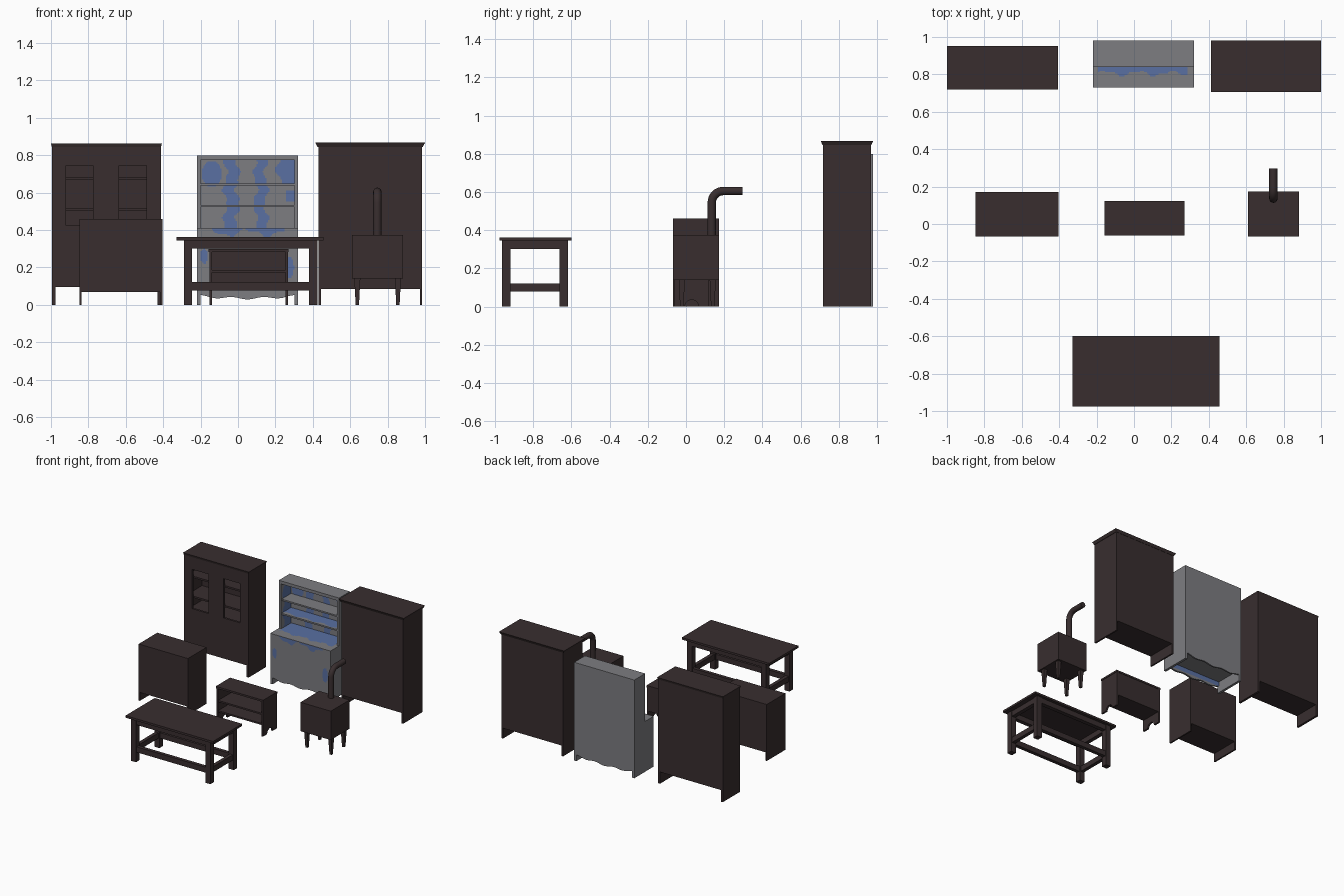
import bpy, bmesh, math
from mathutils import Vector

if "Cube" in bpy.data.objects:
    bpy.data.objects.remove(bpy.data.objects["Cube"])


def material(name, rgb):
    m = bpy.data.materials.new(name)
    m.diffuse_color = (*rgb, 1)
    m.use_nodes = True
    m.node_tree.nodes["Principled BSDF"].inputs["Base Color"].default_value = m.diffuse_color
    return m


WOOD = material("dark_brown", (0.040, 0.027, 0.028))
GREY = material("worn_grey", (0.205, 0.205, 0.220))
BLUE = material("faded_blue", (0.100, 0.160, 0.360))


def finish(name, bm, mat):
    me = bpy.data.meshes.new(name)
    bm.to_mesh(me)
    bm.free()
    me.materials.append(mat)
    ob = bpy.data.objects.new(name, me)
    bpy.context.collection.objects.link(ob)
    return ob


def prism(name, pts, axis, a, b, mat=WOOD):
    """Extrude a 2D outline along x (points are y,z) or y (points are x,z)."""
    bm = bmesh.new()
    put = (lambda p, t: (t, p[0], p[1])) if axis == "x" else (lambda p, t: (p[0], t, p[1]))
    f = bm.faces.new([bm.verts.new(put(p, a)) for p in pts])
    ext = bmesh.ops.extrude_face_region(bm, geom=[f])["geom"]
    move = (b - a, 0, 0) if axis == "x" else (0, b - a, 0)
    bmesh.ops.translate(bm, vec=move, verts=[v for v in ext if isinstance(v, bmesh.types.BMVert)])
    bmesh.ops.recalc_face_normals(bm, faces=bm.faces)
    return finish(name, bm, mat)


def box(name, x0, x1, y0, y1, z0, z1, mat=WOOD, flare=(0, 0)):
    """Box; flare widens the upper end in x and y."""
    bm = bmesh.new()
    bmesh.ops.create_cube(bm, size=1)
    for v in bm.verts:
        up = v.co.z > 0
        fx, fy = flare if up else (0, 0)
        v.co = (x1 + fx if v.co.x > 0 else x0 - fx,
                y1 + fy if v.co.y > 0 else y0 - fy, z1 if up else z0)
    return finish(name, bm, mat)


def cut(ob, *cutters):
    for c in cutters:
        c.hide_render = True
        m = ob.modifiers.new("cut", "BOOLEAN")
        m.operation, m.solver, m.object = "DIFFERENCE", "EXACT", c
    bpy.context.view_layer.update()
    me = bpy.data.meshes.new_from_object(ob.evaluated_get(bpy.context.evaluated_depsgraph_get()))
    ob.modifiers.clear()
    ob.data = me
    for c in cutters:
        bpy.data.objects.remove(c)


def paint(name, origin, u, v, rule, step=0.0075):
    """Thin blue paint: keeps the cells of a grid where rule(distance_u, distance_v) is true."""
    o, u, v = Vector(origin), Vector(u), Vector(v)
    nu, nv = max(1, round(u.length / step)), max(1, round(v.length / step))
    bm = bmesh.new()
    for i in range(nu):
        for j in range(nv):
            if rule((i + .5) / nu * u.length, (j + .5) / nv * v.length):
                bm.faces.new([bm.verts.new(o + u * (p / nu) + v * (q / nv))
                              for p, q in ((i, j), (i + 1, j), (i + 1, j + 1), (i, j + 1))])
    bmesh.ops.remove_doubles(bm, verts=bm.verts, dist=1e-5)
    return finish(name, bm, BLUE)


def carcass(name, x0, x1, y0, y1, floor, top, t):
    """Closed cupboard body standing on its two side boards."""
    body = box(name + "_body", x0, x1, y0, y1, floor, top)
    for side, a in (("left", x0), ("right", x1 - t)):
        box(f"{name}_{side}_foot", a, a + t, y0, y1, 0, floor)
    return body


# glazed cupboard with two window openings and shelves inside
cupboard = carcass("cupboard", -0.995, -0.412, 0.725, 0.948, 0.095, 0.845, 0.018)
cut(cupboard,
    box("cavity", -0.977, -0.43, 0.742, 0.933, 0.40, 0.80),
    box("left_opening", -0.92, -0.775, 0.70, 0.76, 0.425, 0.745),
    box("right_opening", -0.637, -0.49, 0.70, 0.76, 0.425, 0.745))
for z in (0.505, 0.667):
    box("cupboard_shelf", -0.98, -0.427, 0.745, 0.935, z, z + 0.014)
box("cupboard_cornice", -0.995, -0.412, 0.725, 0.948, 0.845, 0.862, flare=(0.005, 0.005))

# wardrobe
carcass("wardrobe", 0.43, 0.985, 0.718, 0.968, 0.085, 0.845, 0.013)
box("wardrobe_cornice", 0.425, 0.988, 0.715, 0.97, 0.845, 0.867, flare=(0.012, 0.01))

# sideboard
carcass("sideboard", -0.848, -0.404, -0.068, 0.172, 0.068, 0.46, 0.012)

# low open bookcase with arched feet
arch = [(0.03 + 0.036 * math.cos(a), 0.036 * math.sin(a))
        for a in [math.pi * (1 - i / 10) for i in range(11)]]
side = [(-0.06, 0)] + arch + [(0.12, 0), (0.12, 0.285), (-0.06, 0.285)]
for x in (-0.152, 0.253):
    prism("bookcase_side", side, "x", x, x + 0.014)
box("bookcase_top", -0.157, 0.27, -0.062, 0.122, 0.283, 0.298)
box("bookcase_back", -0.139, 0.254, 0.11, 0.119, 0.09, 0.285)
for z in (0.09, 0.173):
    box("bookcase_shelf", -0.139, 0.254, -0.057, 0.112, z, z + 0.013)

# stove box, tapered legs and bent flue
box("stove_body", 0.61, 0.883, -0.067, 0.174, 0.14, 0.375)
for x in (0.638, 0.855):
    for y in (-0.022, 0.14):
        box("stove_leg", x - 0.009, x + 0.009, y - 0.009, y + 0.009, 0, 0.14, flare=(0.007, 0.007))
R, r, px, py, pz = 0.06, 0.022, 0.745, 0.135, 0.605
path = [(py, 0.37, 0)]
path += [(py + R - R * math.cos(a), pz - R + R * math.sin(a), a)
         for a in [math.pi / 2 * i / 8 for i in range(9)]]
path.append((0.297, pz, math.pi / 2))
bm = bmesh.new()
rings = []
for y, z, a in path:
    ring = []
    for k in range(16):
        t = 2 * math.pi * k / 16
        s = r * math.sin(t)
        ring.append(bm.verts.new((px + r * math.cos(t), y + s * math.cos(a), z - s * math.sin(a))))
    rings.append(ring)
for p, q in zip(rings, rings[1:]):
    for k in range(16):
        f = bm.faces.new((p[k], p[(k + 1) % 16], q[(k + 1) % 16], q[k]))
        f.smooth = True
bm.faces.new(rings[0])
bm.faces.new(rings[-1])
bmesh.ops.recalc_face_normals(bm, faces=bm.faces)
finish("stove_flue", bm, WOOD)

# table with aprons and stretchers
box("table_top", -0.33, 0.458, -0.976, -0.6, 0.345, 0.362)
L, W = (-0.29, 0.38), (-0.963, -0.662)
t = 0.045
for x in L:
    for y in W:
        box("table_leg", x, x + t, y, y + t, 0, 0.346)
for part, z0, z1, g in (("apron", 0.302, 0.346, 0.006), ("stretcher", 0.078, 0.122, 0.008)):
    for y in W:
        box("table_long_" + part, L[0] + t, L[1], y + g, y + t - g, z0, z1)
    for x in L:
        box("table_end_" + part, x + g, x + t - g, W[0] + t, W[1], z0, z1)

# dresser: stepped sides, scalloped front and back boards
X0, X1, S, H, TOP = -0.22, 0.322, 0.02, 0.41, 0.80
outline = [(0.73, 0), (0.98, 0), (0.98, TOP), (0.84, TOP), (0.84, H), (0.73, H)]
for x in (X0, X1 - S):
    prism("dresser_side", outline, "x", x, x + S, GREY)
I0, I1 = X0 + S, X1 - S
wave = []
for i in range(25):
    u = i / 24
    wave.append((I0 + (I1 - I0) * u, 0.047 - 0.012 * math.sin(math.pi * u) + 0.006 * math.cos(6 * math.pi * u)))
prism("dresser_front", wave + [(I1, H), (I0, H)], "y", 0.73, 0.745, GREY)
prism("dresser_back", wave + [(I1, TOP), (I0, TOP)], "y", 0.968, 0.98, GREY)
box("dresser_counter", I0, I1, 0.745, 0.968, H - 0.015, H, GREY)
box("dresser_top", I0, I1, 0.84, 0.968, 0.775, TOP, GREY)
box("dresser_floor", I0, I1, 0.745, 0.968, 0.09, 0.102, GREY)
for z in (0.523, 0.638):
    box("dresser_shelf", I0, I1, 0.846, 0.968, z, z + 0.012, GREY)

# remaining blue paint on the dresser


def back_rule(u, v):
    x, z = I0 + u, H + v
    wob = 0.012 * math.sin(z * 38) + 0.006 * math.sin(z * 90)
    streaks = abs(x + 0.035 - wob) < 0.033 or abs(x - 0.122 + wob) < 0.028
    left = math.hypot((x + 0.14) / 0.055, (z - 0.70) / 0.07) < 1
    right = x > 0.215 + 0.02 * math.sin(z * 50) and z > 0.65
    return (streaks and z < 0.775) or left or right or (x > 0.26 and 0.55 < z < 0.61)


def front_rule(u, v):
    x, z = I0 + u, 0.06 + v
    top = z > 0.385 + 0.018 * math.sin(x * 30) + 0.008 * math.sin(x * 70)
    patch = math.hypot((x - 0.275) / 0.024, (z - 0.20) / 0.06) < 1
    low = math.hypot((x + 0.18) / 0.02, (z - 0.26) / 0.04) < 1
    return top and abs(x - 0.05) < 0.2 or patch or low


paint("back_paint", (I0, 0.967, H), (I1 - I0, 0, 0), (0, 0, 0.365), back_rule)
paint("front_paint", (I0, 0.729, 0.06), (I1 - I0, 0, 0), (0, 0, 0.348), front_rule)
paint("counter_paint", (I0, 0.745, H + 0.001), (I1 - I0, 0, 0), (0, 0.222, 0),
      lambda u, v: v > 0.06 + 0.012 * math.sin(u * 35) + 0.006 * math.sin(u * 80) and 0.01 < u < 0.49)
paint("shelf_paint", (I0, 0.855, 0.536), (I1 - I0, 0, 0), (0, 0.112, 0),
      lambda u, v: v > 0.012 + 0.01 * math.sin(u * 40))
paint("left_inner_paint", (I0 + 0.001, 0.85, H), (0, 0.118, 0), (0, 0, 0.365),
      lambda u, v: u > 0.02 + 0.012 * math.sin(v * 40))
paint("right_inner_paint", (I1 - 0.001, 0.85, H), (0, 0, 0.365), (0, 0.118, 0),
      lambda u, v: v > 0.02 + 0.012 * math.sin(u * 40))
paint("apron_inner_paint", (I0, 0.746, 0.054), (0, 0, 0.036), (I1 - I0, 0, 0), lambda u, v: True)
